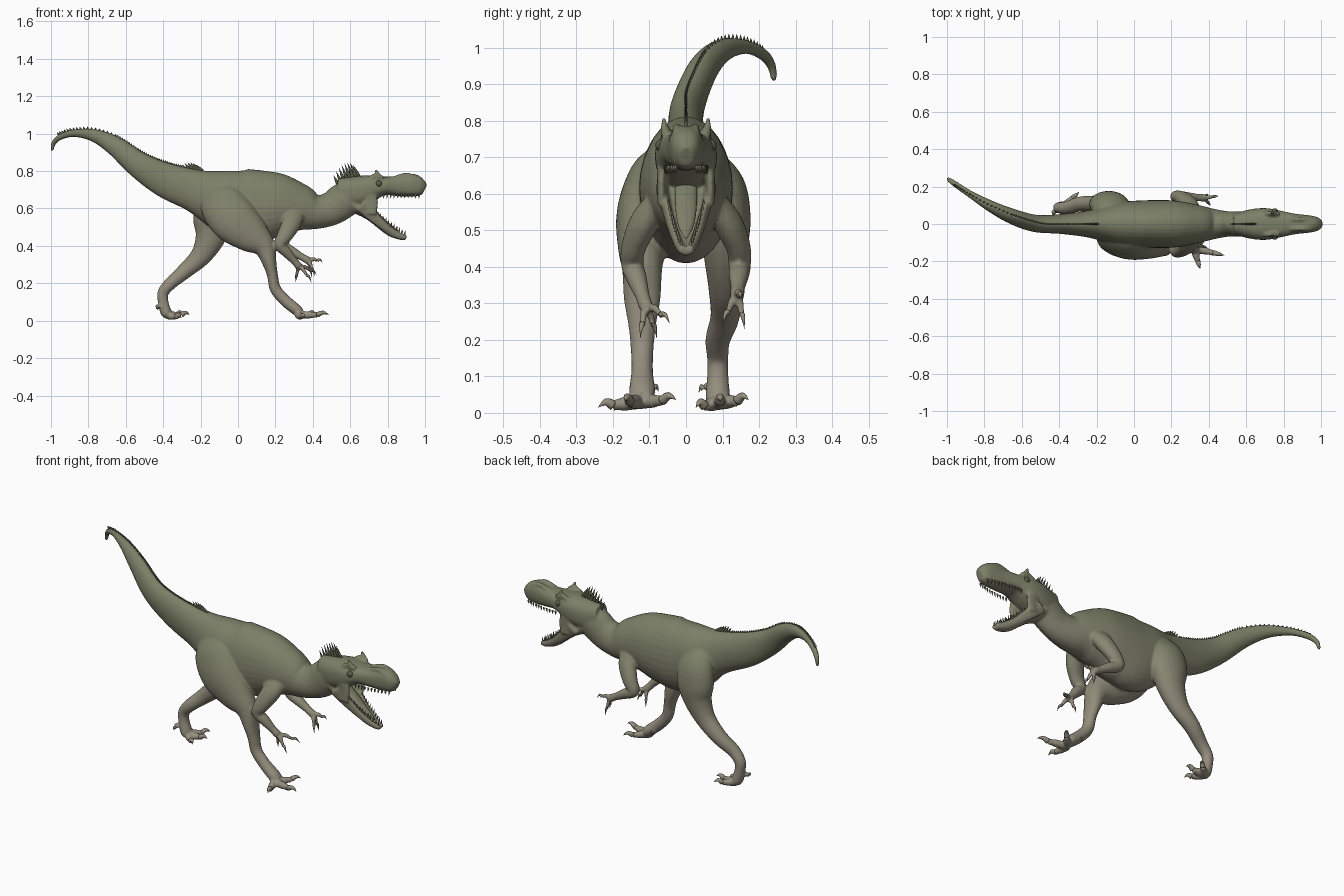
import bpy, bmesh, math
from mathutils import Vector

if "Cube" in bpy.data.objects:
    bpy.data.objects.remove(bpy.data.objects["Cube"])

# Skin tones from pale underside to olive back
LOW, HIGH, BANDS = Vector((.3, .27, .21)), Vector((.2, .215, .135)), 10
tones = []
for i in range(BANDS):
    m = bpy.data.materials.new("skin_tone")
    m.diffuse_color = (*LOW.lerp(HIGH, i / (BANDS - 1)), 1)
    m.use_nodes = True
    m.node_tree.nodes["Principled BSDF"].inputs["Base Color"].default_value = m.diffuse_color
    tones.append(m)
dark = bpy.data.materials.new("dark_horn")
dark.diffuse_color = (.1, .105, .065, 1)
dark.use_nodes = True
dark.node_tree.nodes["Principled BSDF"].inputs["Base Color"].default_value = dark.diffuse_color


def spline(a, b, c, d, t):
    return (2 * b + (c - a) * t + (2 * a - 5 * b + 4 * c - d) * t * t + (3 * b - a - 3 * c + d) * t ** 3) / 2


def tube(bm, pts, y=None, k=5, n=16, p=2, hint=(0, 1, 0)):
    """Loft through (x, y, z, width, height), or (x, z, width, height) with y given by a rule."""
    if y:
        pts = [(a, y(a), b, w, h) for a, b, w, h in pts]
    P = [pts[0], *pts, pts[-1]]
    S = [[spline(*q, j / k) for q in zip(*P[i:i + 4])] for i in range(len(pts) - 1) for j in range(k)]
    S.append(pts[-1])
    rings, out, hint = [], [], Vector(hint)
    for i, s in enumerate(S):
        c = Vector(s[:3])
        t = (Vector(S[min(i + 1, len(S) - 1)][:3]) - Vector(S[max(i - 1, 0)][:3])).normalized()
        side = (hint - t * hint.dot(t)).normalized()
        up = t.cross(side)
        ring = []
        for q in range(n):
            ca, sa = math.cos(math.tau * q / n), math.sin(math.tau * q / n)
            u = math.copysign(abs(ca) ** (2 / p), ca) * max(s[3], .0005)
            v = math.copysign(abs(sa) ** (2 / p), sa) * max(s[4], .0005)
            ring.append(bm.verts.new(c + side * u + up * v))
        rings.append(ring)
        out.append((c, up, s[4]))
    for A, B in zip(rings, rings[1:]):
        for q in range(n):
            bm.faces.new((A[q], A[(q + 1) % n], B[(q + 1) % n], B[q]))
    bm.faces.new(rings[0][::-1])
    bm.faces.new(rings[-1])
    return out


def spike(bm, base, tip, r, w=None, lift=0, hint=(0, 1, 0)):
    b, t, w = Vector(base), Vector(tip), w or r
    mid = (b + t) / 2 + Vector((0, 0, lift))
    tube(bm, [(*b, w, r), (*mid, w * .7, r * .7), (*t, 0, 0)], k=3, n=8, hint=hint)


def digit(bm, claws, base, tip, r, arch, hint):
    b, t = Vector(base), Vector(tip)
    lift = Vector((0, 0, arch))
    joint, end = b.lerp(t, .38) + lift, b.lerp(t, .63) + lift / 2
    tube(bm, [(*b, r, r), (*joint, r * .95, r * .95), (*joint.lerp(end, .5), r * .76, r * .76),
              (*end, r * .82, r * .82)], k=4, n=12, hint=hint)
    spike(claws, end, t, r * .7, lift=.012, hint=hint)


def paint(me):
    for m in tones:
        me.materials.append(m)
    for f in me.polygons:
        t = (f.center.z - .2) / .55 + f.normal.z / 4
        f.material_index = int(min(max(t, 0), .999) * BANDS)


def make(name, bm, mat=None):
    bmesh.ops.recalc_face_normals(bm, faces=bm.faces[:])
    me = bpy.data.meshes.new(name)
    bm.to_mesh(me)
    bm.free()
    ob = bpy.data.objects.new(name, me)
    bpy.context.collection.objects.link(ob)
    me.shade_smooth()
    if mat:
        me.materials.append(mat)
    else:
        paint(me)
    return ob


skin, claws = bmesh.new(), bmesh.new()


# Tail (curling sideways), torso and neck
def sway(x):
    return .245 * (max(0, -.5 - x) * 2) ** 1.5


spine = tube(skin, [
    (-.995, .908, .008, .008), (-.985, .95, .013, .013), (-.95, .982, .016, .016),
    (-.875, 1.002, .019, .02), (-.77, .99, .03, .034), (-.66, .935, .04, .052),
    (-.53, .832, .046, .07), (-.39, .752, .053, .093), (-.23, .695, .075, .115), (-.1, .65, .115, .16),
    (.02, .613, .125, .2), (.12, .614, .128, .192), (.22, .618, .125, .17), (.33, .603, .105, .13),
    (.42, .582, .083, .092), (.5, .6, .068, .09), (.56, .64, .068, .095), (.62, .68, .07, .085)],
    sway, k=6, n=32)

# Skull and jaw floor
tube(skin, [(.53, .69, .055, .07), (.62, .687, .078, .083), (.7, .705, .085, .074), (.78, .72, .072, .05),
            (.86, .72, .055, .055), (.93, .724, .047, .062), (.975, .71, .038, .048), (.998, .7, .02, .028)],
     lambda x: 0, n=28, p=2.4)
tube(skin, [(.6, .635, .066, .05), (.7, .563, .058, .025), (.8, .475, .037, .016),
            (.86, .447, .028, .013), (.898, .44, .016, .011)], lambda x: 0)
for s in (-1, 1):
    # Brow horn, nose ridge, cheek skin and jaw rail
    tube(skin, [(.69, .752, .012, .012), (.735, .772, .013, .016), (.775, .762, .012, .012)], lambda x: s * .056)
    tube(skin, [(.755, .76, .01, .02), (.745, .785, .009, .014), (.735, .808, .006, .006)], lambda x: s * .06)
    tube(skin, [(.84, .766, .012, .01), (.9, .78, .012, .012), (.95, .766, .012, .01)], lambda x: s * .025)
    tube(skin, [(.7, .68, .014, .035), (.715, .63, .012, .035), (.71, .57, .012, .03)], lambda x: s * .067)
    tube(skin, [(.66, .62, .016, .04), (.72, .56, .013, .032), (.79, .5, .011, .022),
                (.85, .462, .01, .018), (.9, .445, .01, .013)],
         lambda x: s * (.068 - .24 * max(0, x - .66)))

# Legs: striding front leg and trailing back leg
tube(skin, [(-.13, .69, .04, .08), (-.09, .63, .068, .12), (-.02, .54, .078, .128), (.07, .46, .067, .1),
            (.14, .395, .055, .062), (.168, .31, .05, .038), (.185, .24, .038, .029), (.2, .17, .031, .03),
            (.25, .11, .03, .031), (.31, .06, .036, .03), (.335, .04, .03, .024)],
     lambda x: -.12 if x > 0 else -.112 if x > -.05 else -.09 if x > -.12 else -.06, n=24)
tube(skin, [(-.12, .7, .04, .07), (-.13, .62, .066, .1), (-.135, .53, .07, .105), (-.15, .44, .06, .08),
            (-.2, .345, .046, .056), (-.285, .265, .04, .042), (-.36, .2, .034, .034), (-.4, .15, .029, .03),
            (-.4, .1, .029, .028), (-.385, .045, .034, .03), (-.375, .03, .03, .022)],
     lambda x: .055 if x > -.125 else .095 if x > -.132 else .107 if x > -.3 else .087, n=24)

# Feet: three fanned toes and a raised inner claw
for base, yaw, fan, lengths in ((Vector((.32, -.13, .038)), -13, 60, (.115, .17, .14)),
                                (Vector((-.38, .09, .036)), 2, 41, (.1, .122, .118))):
    for k, length in enumerate(lengths):
        a = math.radians(yaw + fan * (k - 1))
        tip = base + Vector((math.cos(a), math.sin(a), 0)) * length
        tip.z = (.015, .032, .036)[k]
        digit(skin, claws, base - Vector((0, 0, .008)), tip, .0205, 0, (0, 0, 1))
    inner = -math.copysign(.055, base.y)
    digit(skin, claws, base + Vector((-.05, inner / 3, .045)), base + Vector((-.05, inner, .02)), .012, 0, (0, 0, 1))

# Arms folded below the chest, each with three clawed fingers
for s, wrist, tips in ((-1, (.325, -.11, .292), ((.308, -.08, .205), (.392, -.125, .205), (.42, -.045, .245))),
                       (1, (.375, .14, .322), ((.452, .15, .31), (.408, .1, .24), (.395, .16, .23)))):
    elbow, wrist = Vector((.225, s * .147, .405)), Vector(wrist)
    arm = [(.3, s * .075, .58, .035, .06), (.285, s * .115, .52, .04, .052), (.25, s * .143, .455, .034, .042)]
    for f, r in ((0, .031), (.35, .028), (.75, .02), (1, .021)):
        arm.append((*elbow.lerp(wrist, f), r, r))
    tube(skin, arm)
    for tip in tips:
        digit(skin, claws, wrist, tip, .012, .012, (0, 1, 0))

# Fuse all flesh into one smooth skin
src = make("body_source", skin, dark)
rm = src.modifiers.new("fuse", 'REMESH')
rm.mode, rm.voxel_size = 'VOXEL', .0058
sm = src.modifiers.new("soften", 'SMOOTH')
sm.factor, sm.iterations = .5, 6
me = bpy.data.meshes.new_from_object(src.evaluated_get(bpy.context.evaluated_depsgraph_get()))
bpy.data.objects.remove(src)
me.materials.clear()
paint(me)
me.shade_smooth()
bpy.context.collection.objects.link(bpy.data.objects.new("body", me))
make("claws", claws)

# Tongue
bm = bmesh.new()
tube(bm, [(.67, .625, .03, .016), (.73, .575, .03, .014), (.8, .515, .022, .011), (.86, .478, .003, .002)],
     lambda x: 0)
make("tongue", bm)

# Teeth along both jaws, and eyes
bm = bmesh.new()
for s, side in ((-1, "right"), (1, "left")):
    for i in range(11):
        f = i / 10
        x, y = .78 + .19 * f, s * (.058 - .03 * f * f)
        spike(bm, (x, y, .677), (x - .004, y, .654), .006, .004)
        x, y, z = .745 + .145 * f, s * (.048 - .035 * f), .575 - .125 * f + .02 * f * f
        spike(bm, (x, y, z - .012), (x + .004, y, z + .012), .005, .004)
    eye = bmesh.new()
    bmesh.ops.create_uvsphere(eye, u_segments=20, v_segments=12, radius=.018)
    bmesh.ops.translate(eye, vec=(.752, s * .066, .732), verts=eye.verts[:])
    make(side + "_eye", eye, dark)
make("teeth", bm)

# Crests behind the head and above the hips
for name, count, x0, step, z0, rise, tall in (("head_crest", 8, .53, .015, .715, .009, .09),
                                              ("hip_crest", 6, -.28, .015, .8, 0, .048)):
    bm = bmesh.new()
    for i in range(count):
        x, z = x0 + step * i, z0 + rise * min(i, 6)
        height = tall * (.7 + .3 * math.sin(math.pi * i / (count - 1)))
        spike(bm, (x + .012, 0, z), (x - .02, 0, z + height), .011, .005)
    make(name, bm, dark)

# Serrated ridge along the tail
bm = bmesh.new()
dense = [a for a in spine if -.95 < a[0].x < -.3]
for (c, u, h), (c2, u2, h2) in zip(dense, dense[1:]):
    gap = max(1, round((c2 - c).length / .016))
    for j in range(gap):
        f = j / gap
        up = u.lerp(u2, f).normalized()
        top = c.lerp(c2, f) + up * (h + (h2 - h) * f - .004)
        spike(bm, top, top + up * .015 - Vector((.006, 0, 0)), .007, .004)
make("tail_ridge", bm, dark)
